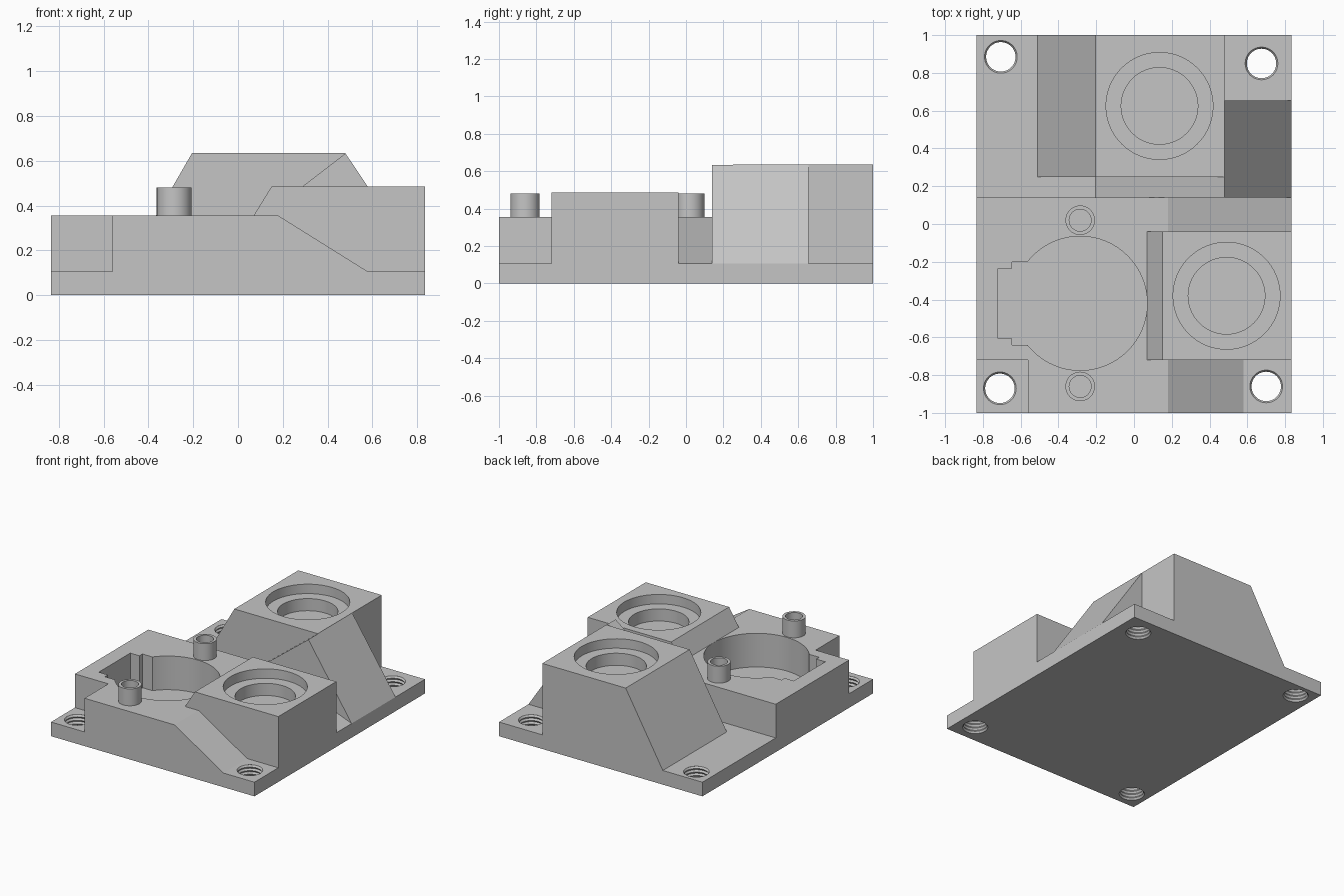
import bpy, bmesh, math
from mathutils import Vector

cube = bpy.data.objects.get("Cube")
if cube:
    bpy.data.objects.remove(cube, do_unlink=True)

gray = bpy.data.materials.new("machined_gray")
gray.use_nodes = True
gray.diffuse_color = (0.56, 0.56, 0.56, 1)
gray.node_tree.nodes["Principled BSDF"].inputs["Base Color"].default_value = gray.diffuse_color

BASE, DECK = 0.105, 0.355      # top heights of the base plate and the low block
HALF_X = 0.835


def finish(name, bm):
    bmesh.ops.recalc_face_normals(bm, faces=bm.faces)
    mesh = bpy.data.meshes.new(name)
    bm.to_mesh(mesh)
    bm.free()
    mesh.materials.append(gray)
    obj = bpy.data.objects.new(name, mesh)
    bpy.context.collection.objects.link(obj)
    return obj


def prism(name, outline, axis, lo, hi):
    """Extrude an outline: in XY along z, or in XZ along y."""
    bm = bmesh.new()
    place = (lambda a, b: (a, b, lo)) if axis == "z" else (lambda a, b: (a, lo, b))
    face = bm.faces.new([bm.verts.new(place(a, b)) for a, b in outline])
    grown = bmesh.ops.extrude_face_region(bm, geom=[face])["geom"]
    shift = Vector((0, 0, hi - lo)) if axis == "z" else Vector((0, hi - lo, 0))
    bmesh.ops.translate(bm, vec=shift,
                        verts=[v for v in grown if isinstance(v, bmesh.types.BMVert)])
    return finish(name, bm)


def lathe(name, profile, x, y, steps=64):
    """Spin a (radius, height) profile around a vertical axis at x, y."""
    bm = bmesh.new()
    verts = [bm.verts.new((x + r, y, z)) for r, z in profile]
    edges = [bm.edges.new(pair) for pair in zip(verts, verts[1:])]
    bmesh.ops.spin(bm, geom=verts + edges, cent=(x, y, 0), axis=(0, 0, 1),
                   angle=math.tau, steps=steps, use_duplicate=False)
    bmesh.ops.remove_doubles(bm, verts=bm.verts, dist=0.0002)
    return finish(name, bm)


def cut(target, cutter):
    mod = target.modifiers.new("cut", "BOOLEAN")
    mod.operation, mod.solver, mod.object = "DIFFERENCE", "EXACT", cutter
    bpy.context.view_layer.update()
    graph = bpy.context.evaluated_depsgraph_get()
    mesh = bpy.data.meshes.new_from_object(target.evaluated_get(graph))
    target.modifiers.clear()
    target.data = mesh
    bpy.data.objects.remove(cutter, do_unlink=True)


def rect(x0, x1, y0, y1):
    return [(x0, y0), (x1, y0), (x1, y1), (x0, y1)]


# Base plate with four threaded corner holes
base = prism("base_plate", rect(-HALF_X, HALF_X, -1, 1), "z", 0, BASE)
for x, y in [(-0.705, 0.885), (0.675, 0.85), (-0.71, -0.87), (0.7, -0.86)]:
    thread = [(0.078 + 0.009 * (i % 2), -0.0125 + 0.013 * i) for i in range(11)]
    profile = [(0, thread[0][1])] + thread + [(0, thread[-1][1])]
    cut(base, lathe("thread_cutter", profile, x, y, 40))

# Low block with a notched front corner
low = prism("low_block", [(-0.56, -1), (0.18, -1), (0.18, 0.14), (-HALF_X, 0.14),
                          (-HALF_X, -0.72), (-0.56, -0.72)], "z", BASE, DECK)

# Round pocket with a stepped side slot, open down to the base plate
PX, PY, PR = -0.285, -0.42, 0.355
cut(low, lathe("pocket_cutter", [(0, 0), (PR, 0), (PR, 0.5), (0, 0.5)], PX, PY))
for left, half in [(-0.645, 0.22), (-0.72, 0.185)]:
    cut(low, prism("slot_cutter", rect(left, PX, PY - half, PY + half), "z", 0, 0.5))

# Ramps running down from the low block
for name, foot, y0, y1 in [("front_ramp", 0.58, -1, -0.72), ("middle_ramp", HALF_X, -0.04, 0.14)]:
    prism(name, [(0.18, BASE), (foot, BASE), (0.18, DECK)], "y", y0, y1)

# Housings with stepped round seats
front = prism("front_housing", [(0.07, BASE), (HALF_X, BASE), (HALF_X, 0.485),
                                (0.15, 0.485), (0.07, DECK)], "y", -0.72, -0.04)
rear = prism("rear_housing", [(-0.51, BASE), (0.48, BASE), (0.48, 0.635),
                              (-0.205, 0.635)], "y", 0.25, 1)
for housing, x, y, top in [(front, 0.49, -0.38, 0.485), (rear, 0.135, 0.625, 0.635)]:
    seat = [(0, top - 0.16), (0.203, top - 0.16), (0.203, top - 0.07),
            (0.283, top - 0.07), (0.283, top + 0.1), (0, top + 0.1)]
    cut(housing, lathe("seat_cutter", seat, x, y))

# Triangular buttress across the rear housing
buttress = prism("buttress", [(-0.205, BASE), (HALF_X, BASE), (0.48, 0.633)],
                 "y", 0.14, 0.655)
cut(buttress, prism("buttress_trim", rect(-0.3, 0.479, 0.26, 0.7), "z", 0, 0.7))

# Hollow posts
for name, y in [("rear_post", 0.02), ("front_post", -0.86)]:
    lathe(name, [(0, DECK - 0.01), (0.078, DECK - 0.01), (0.078, 0.48), (0.058, 0.48),
                 (0.058, DECK + 0.002), (0, DECK + 0.002)], PX, y, 40)

# Smooth the round walls, keep hard corners
for obj in bpy.context.collection.objects:
    if obj.type == "MESH" and gray.name in obj.data.materials:
        bpy.ops.object.select_all(action="DESELECT")
        obj.select_set(True)
        bpy.context.view_layer.objects.active = obj
        bpy.ops.object.shade_smooth_by_angle(angle=math.radians(30))
